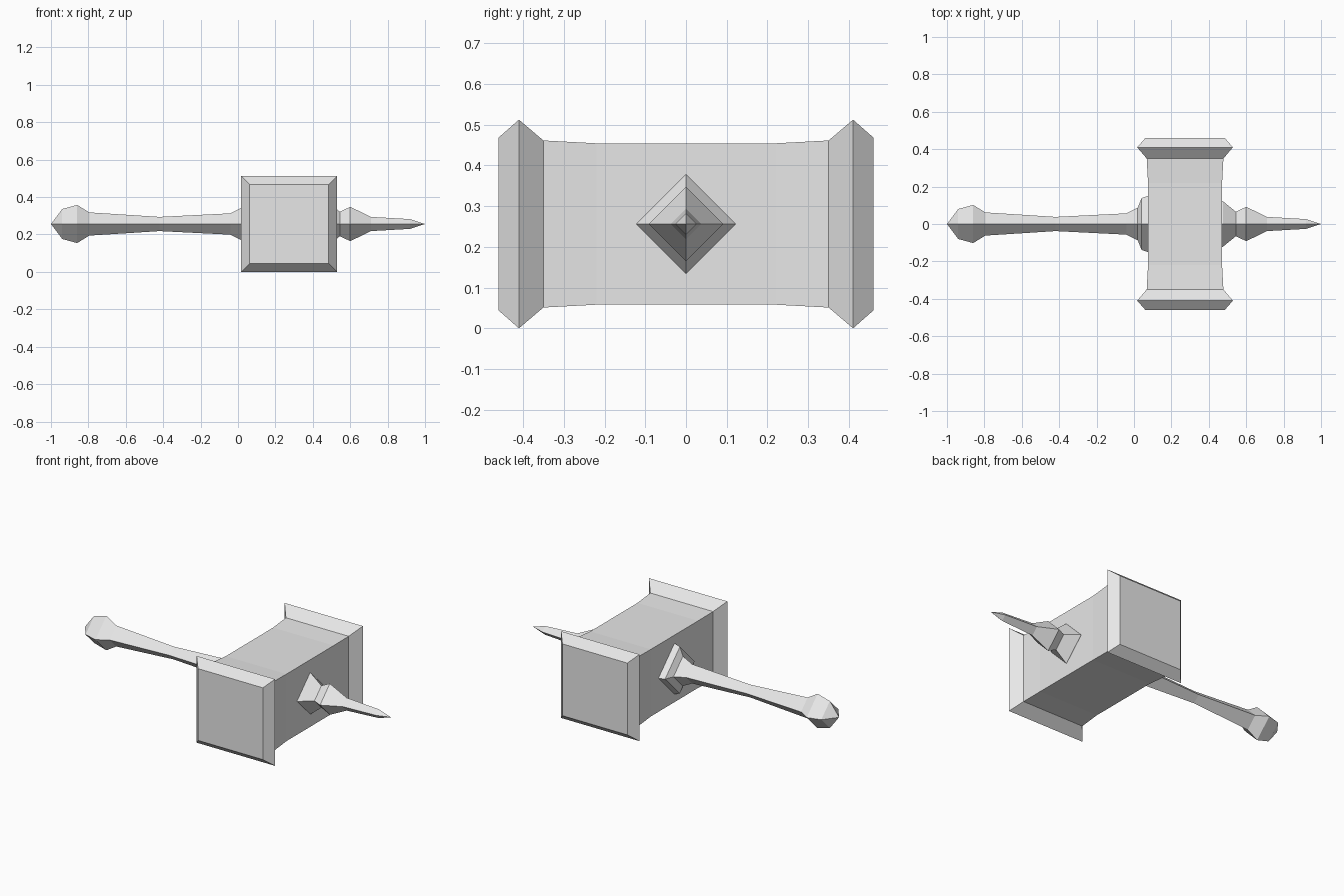
import bpy, bmesh, math
from mathutils import Vector

default = bpy.data.objects.get("Cube")
if default:
    bpy.data.objects.remove(default, do_unlink=True)

# One plain grey for everything
grey = bpy.data.materials.new("plain grey")
grey.use_nodes = True
colour = (0.8, 0.8, 0.8, 1.0)
grey.diffuse_color = colour
grey.node_tree.nodes["Principled BSDF"].inputs["Base Color"].default_value = colour

AXIS_Z = 0.256   # height of the handle axis
HEAD_X = 0.273   # centre of the head along the handle


def loft(name, profile, place):
    """Four-sided loft through (distance, radius) rings; radius 0 makes a point."""
    bm = bmesh.new()
    rings = []
    for dist, radius in profile:
        count = 4 if radius else 1
        angles = [i * math.pi / 2 for i in range(count)]
        rings.append([bm.verts.new(place(dist, radius, a)) for a in angles])
    for a, b in zip(rings, rings[1:]):
        for i in range(4):
            j = (i + 1) % 4
            corners = [a[i % len(a)], a[j % len(a)], b[j % len(b)], b[i % len(b)]]
            bm.faces.new(list(dict.fromkeys(corners)))
    for ring in (rings[0], rings[-1]):
        if len(ring) == 4:
            bm.faces.new(ring)
    bmesh.ops.recalc_face_normals(bm, faces=bm.faces)
    mesh = bpy.data.meshes.new(name)
    bm.to_mesh(mesh)
    bm.free()
    mesh.materials.append(grey)
    obj = bpy.data.objects.new(name, mesh)
    bpy.context.collection.objects.link(obj)
    return obj


def along_x(dist, radius, angle):
    # diamond section with corners up, down, front and back
    return Vector((dist, radius * math.cos(angle), AXIS_Z + radius * math.sin(angle)))


def along_y(dist, half, angle):
    # square section given by its half width
    r = half * math.sqrt(2)
    a = angle + math.pi / 4
    return Vector((HEAD_X + r * math.cos(a), dist, AXIS_Z + r * math.sin(a)))


# Hammer head: waisted block with a flared, bevelled flange at each end
half_head = [(0.46, 0.212), (0.41, 0.256), (0.35, 0.205), (0.22, 0.198)]
head = [(-y, h) for y, h in half_head] + half_head[::-1]
loft("hammer_head", head, along_y)

# Handle: pommel, waisted grip and collar running into the head
loft("handle", [(-1, 0), (-0.94, 0.08), (-0.86, 0.102), (-0.795, 0.062),
                (-0.42, 0.038), (-0.04, 0.057), (0.02, 0.088),
                (0.04, 0.138), (0.08, 0.152), (0.12, 0.152)], along_x)

# Spike: collar, knob and tapering point on the other side
loft("spike", [(0.43, 0.122), (0.475, 0.122), (0.545, 0.065), (0.6, 0.092),
               (0.71, 0.038), (0.92, 0.026), (1, 0)], along_x)
